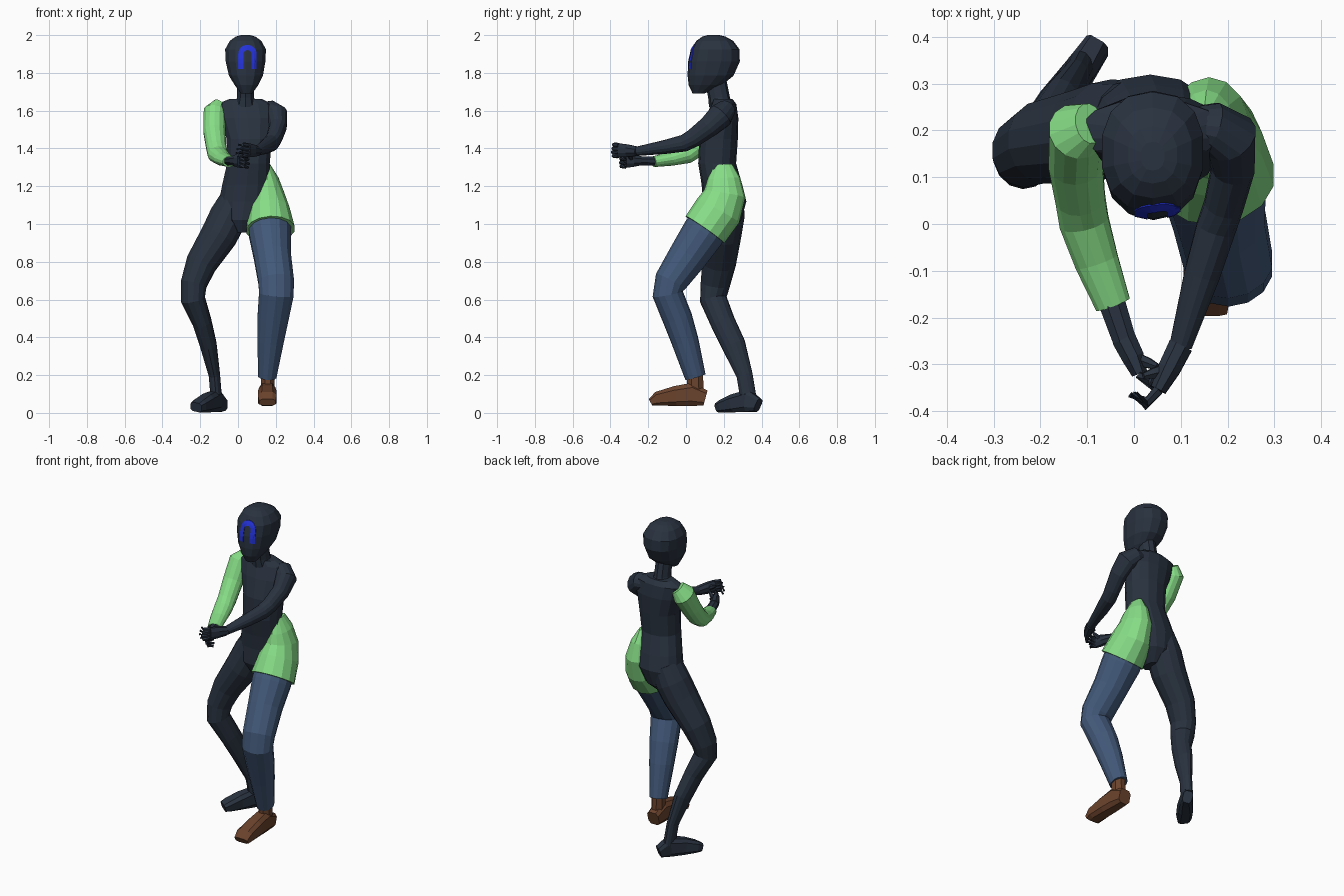
import bpy, bmesh, math
from mathutils import Vector
from mathutils.bvhtree import BVHTree


def material(name, rgb):
    m = bpy.data.materials.new(name)
    m.diffuse_color = (*rgb, 1)
    return m


DARK = material("dark navy", (0.022, 0.032, 0.050))
GREEN = material("light green", (0.24, 0.72, 0.24))
BLUE = material("denim blue", (0.054, 0.098, 0.19))
BROWN = material("brown leather", (0.147, 0.056, 0.026))
MARK = material("bright blue", (0.017, 0.032, 0.68))


def finish(name, bm, mat):
    bmesh.ops.recalc_face_normals(bm, faces=bm.faces)
    me = bpy.data.meshes.new(name)
    bm.to_mesh(me)
    me.materials.append(mat)
    ob = bpy.data.objects.new(name, me)
    bpy.context.collection.objects.link(ob)
    return ob


def loft(name, rings, mat, sides=14, flat=False, power=1.0):
    """Rings are (x, y, z, half width, half depth), square to the path or level."""
    bm = bmesh.new()
    pts = [Vector(r[:3]) for r in rings]
    loops = []
    for i, r in enumerate(rings):
        if flat:
            t = Vector((0, 0, 1))
        else:
            t = (pts[min(i + 1, len(pts) - 1)] - pts[max(i - 1, 0)]).normalized()
        u = Vector((1, 0, 0))
        u = (u - t * u.dot(t)).normalized()
        v = t.cross(u)
        loop = []
        for k in range(sides):
            a = math.tau * (k + 0.5) / sides
            c, s = math.cos(a), math.sin(a)
            c = math.copysign(abs(c) ** power, c)
            s = math.copysign(abs(s) ** power, s)
            g = 1 / math.cos(math.pi / sides) ** power
            loop.append(bm.verts.new(pts[i] + u * c * r[3] * g + v * s * r[4] * g))
        loops.append(loop)
    for a, b in zip(loops, loops[1:]):
        for k in range(sides):
            n = (k + 1) % sides
            bm.faces.new((a[k], a[n], b[n], b[k]))
    bm.faces.new(loops[0])
    bm.faces.new(loops[-1])
    return finish(name, bm, mat)


def foot(name, heel, toe, bottom, tops, mat):
    """Tops are (fraction from heel to toe, half width, top height)."""
    h, e = Vector(heel), Vector(toe)
    rings = []
    for f, w, top in tops:
        p = h.lerp(e, f)
        rings.append((p.x, p.y, (top + bottom) / 2, w, (top - bottom) / 2))
    loft(name, rings, mat, sides=8, power=0.6)


def hand(name, wrist, palm, knuckle, bend, tip, thumb, spread):
    loft(name + "_palm", [(*wrist, .026, .025), (*palm, .024, .033),
                          (*knuckle, .017, .037)], DARK, 8)
    for i in range(4):
        dz = (i - 1.5) * spread
        reach = 1 - 0.12 * abs(i - 1.2)
        k, b, t = Vector(knuckle), Vector(bend), Vector(tip)
        b, t = k.lerp(b, reach), k.lerp(t, reach)
        path = [(p.x, p.y, p.z + dz * s, r, r)
                for p, s, r in ((k, 1, .011), (b, 1.1, .010), (t, 1.2, .006))]
        loft(f"{name}_finger_{i + 1}", path, DARK, 6)
    loft(name + "_thumb", [(*palm, .013, .013),
                           (*Vector(palm).lerp(Vector(thumb), .6), .011, .011),
                           (*thumb, .006, .006)], DARK, 6)


# head, neck and torso
head = loft("head", [
    (.045, .066, 1.69, .030, .03), (.045, .102, 1.735, .062, .086),
    (.042, .130, 1.785, .090, .119), (.04, .148, 1.86, .105, .134),
    (.04, .155, 1.925, .108, .125), (.04, .152, 1.97, .083, .095),
    (.04, .148, 1.992, .052, .06), (.04, .145, 2.0, .025, .03)],
    DARK, 14, flat=True, power=0.85)
loft("neck", [(.04, .185, 1.62, .058, .06), (.04, .175, 1.67, .045, .055),
              (.04, .155, 1.77, .043, .055)], DARK, 10, flat=True)
loft("torso", [
    (.02, .17, .955, .03, .05), (.02, .19, 1.02, .10, .10),
    (.035, .205, 1.12, .135, .112), (.045, .19, 1.21, .128, .105),
    (.055, .165, 1.32, .113, .098), (.06, .172, 1.45, .120, .10),
    (.05, .19, 1.56, .145, .085), (.037, .20, 1.635, .148, .065),
    (.04, .195, 1.662, .085, .05)], DARK, 14, flat=True, power=0.93)

# arch-shaped mark on the face, a thin plate that follows the head
tree = BVHTree.FromObject(head, bpy.context.evaluated_depsgraph_get())
bm = bmesh.new()
path = [(-1, 0, 1.82), (-1, 0, 1.85), (-1, 0, 1.875)]
path += [(-math.cos(a), math.sin(a), 1.90) for a in (math.pi * i / 8 for i in range(9))]
path += [(1, 0, 1.875), (1, 0, 1.85), (1, 0, 1.82)]
rows = []
for c, s, z in path:
    row = []
    for r in (.021, .035, .049):
        p = Vector((.05 + c * r, -1, z + s * r))
        hit = tree.ray_cast(p, Vector((0, 1, 0)))[0]
        y = hit.y if hit else .04
        row.append((bm.verts.new((p.x, y - .003, p.z)), bm.verts.new((p.x, y + .004, p.z))))
    rows.append(row)
for a, b in zip(rows, rows[1:]):
    for j in (0, 1):
        bm.faces.new((a[j][0], a[j + 1][0], b[j + 1][0], b[j][0]))
    for j in (0, 2):
        bm.faces.new((a[j][0], b[j][0], b[j][1], a[j][1]))
finish("face_mark", bm, MARK)

# green sleeve arm, on the -x side
loft("sleeve", [
    (-.095, .215, 1.635, .035, .045), (-.122, .198, 1.595, .060, .066),
    (-.125, .13, 1.49, .058, .057), (-.115, .055, 1.405, .053, .053),
    (-.107, .005, 1.368, .053, .047), (-.08, -.08, 1.345, .047, .036),
    (-.045, -.172, 1.33, .038, .028)], GREEN)
loft("sleeve_arm_wrist", [(-.06, -.13, 1.333, .03, .023),
                          (-.02, -.25, 1.335, .025, .024)], DARK, 8)
hand("inner_hand", (-.022, -.245, 1.335), (-.002, -.285, 1.335), (.012, -.32, 1.335),
     (.038, -.345, 1.335), (.06, -.32, 1.33), (.05, -.305, 1.375), .018)

# bare arm, on the +x side
loft("bare_arm", [
    (.12, .215, 1.61, .03, .04), (.165, .21, 1.605, .05, .052),
    (.205, .185, 1.575, .058, .066), (.212, .12, 1.515, .046, .055),
    (.192, .04, 1.455, .042, .048), (.175, -.01, 1.428, .042, .044),
    (.145, -.11, 1.408, .038, .036), (.10, -.26, 1.385, .024, .024)], DARK)
hand("outer_hand", (.10, -.26, 1.385), (.075, -.31, 1.388), (.052, -.355, 1.39),
     (.022, -.388, 1.39), (-.01, -.365, 1.385), (.02, -.325, 1.41), .018)

# bare leg and foot, on the -x side
loft("bare_leg", [
    (-.01, .21, 1.14, .08, .095), (-.05, .205, 1.04, .10, .102),
    (-.10, .19, .94, .097, .10), (-.195, .175, .79, .082, .087),
    (-.235, .155, .68, .069, .076), (-.238, .145, .60, .064, .070),
    (-.19, .195, .48, .050, .064), (-.157, .252, .36, .044, .062),
    (-.125, .31, .20, .030, .042), (-.115, .33, .08, .030, .042)], DARK)
foot("bare_foot", (-.078, .382, 0), (-.222, .172, 0), .005,
     [(0, .027, .075), (.25, .034, .122), (.6, .042, .10), (.88, .042, .072),
      (1, .034, .055)], DARK)

# shorts panel, trouser leg and shoe, on the +x side
loft("shorts_panel", [
    (.150, .195, 1.315, .02, .048), (.155, .20, 1.24, .060, .085),
    (.160, .205, 1.16, .084, .108), (.165, .17, 1.07, .108, .125),
    (.172, .10, .97, .127, .122)], GREEN)
loft("trouser_leg", [
    (.168, .14, 1.03, .105, .105), (.17, .09, .95, .112, .110),
    (.182, .01, .83, .098, .100), (.202, -.082, .695, .094, .085),
    (.203, -.097, .63, .092, .079), (.185, -.045, .50, .082, .077),
    (.172, -.005, .38, .070, .070), (.155, .05, .19, .048, .054)], BLUE)
loft("shoe_ankle", [(.157, .045, .24, .036, .042), (.157, .05, .11, .036, .045)], BROWN, 8)
foot("shoe", (.155, .103, 0), (.155, -.188, 0), .037,
     [(0, .038, .12), (.25, .043, .160), (.55, .048, .142), (.88, .050, .112),
      (1, .044, .075)], BROWN)
